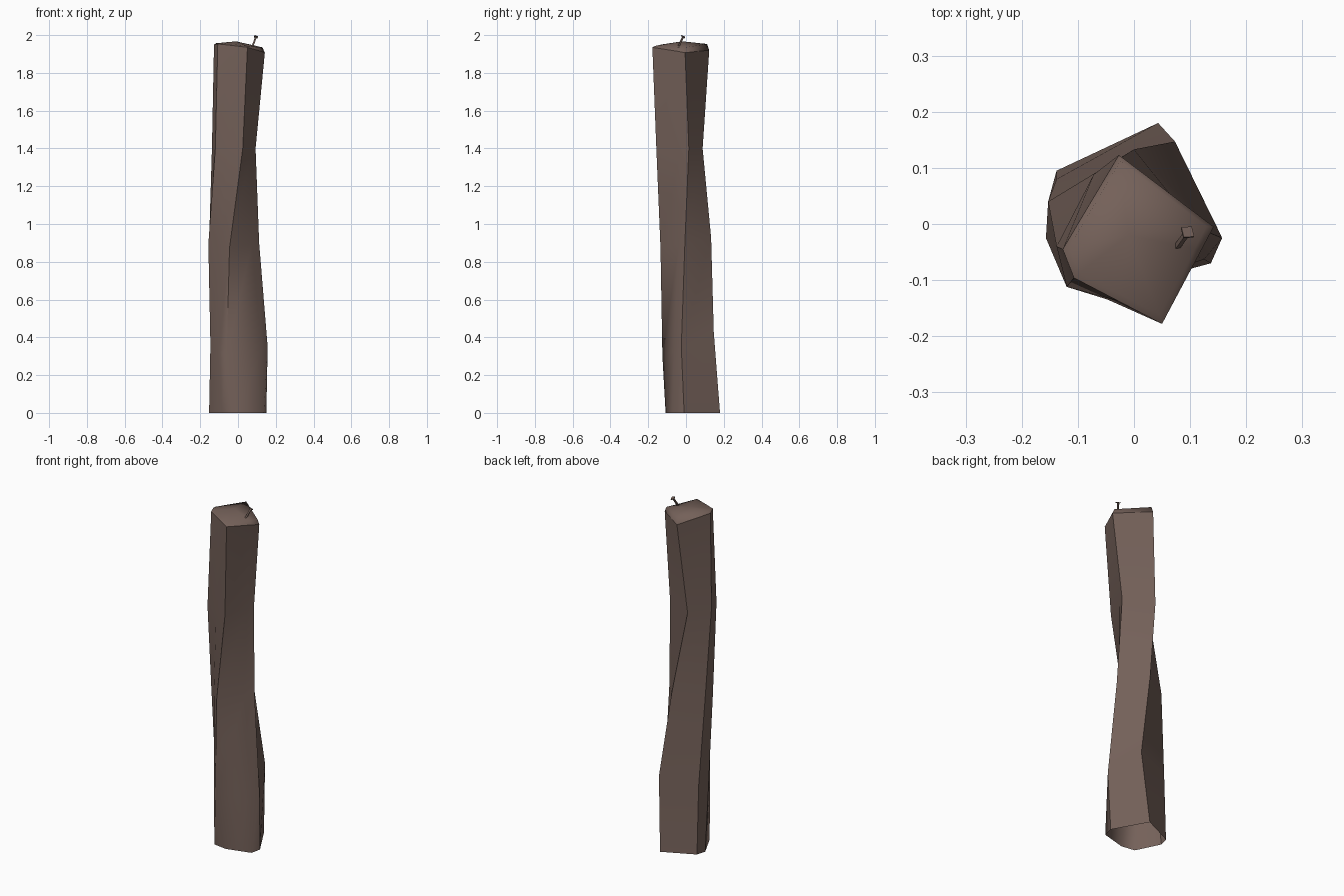
import bpy
import bmesh
from mathutils import Vector

default_cube = bpy.data.objects.get("Cube")
if default_cube:
    bpy.data.objects.remove(default_cube, do_unlink=True)

# One brown for the wood and the weathered nail
brown = bpy.data.materials.new("weathered brown")
brown.use_nodes = True
colour = (0.175, 0.119, 0.1, 1)
brown.diffuse_color = colour
brown.node_tree.nodes["Principled BSDF"].inputs["Base Color"].default_value = colour

# Log: corner ridges that twist as they climb; each level has a height and a tilt
levels = ((0, 0), (0.36, 0.45), (0.9, 0.2), (1.4, 0))
right_ridge = [(.15, -.01), (.157, -.025), (.112, -.006), (.093, .015), (.142, -.005)]
back_ridge = [(.043, .18), (.073, .147), (0, .133), (-.072, .088), (-.027, .123)]
left_ridge = [(-.138, .095), (-.138, .08), (-.153, .04), (-.138, -.04), (-.127, -.045)]
corner_ridge = [(-.153, .04), (-.146, 0), (-.157, -.025), (-.12, -.112), (-.107, -.096)]
front_ridge = [(-.005, -.108), (-.06, -.125), (-.045, -.135), (.025, -.157), (.05, -.178)]


def fading_ridge(low_points, ridge_a, ridge_b, blend):
    """A ridge present near the ground that melts into the flat side above."""
    upper = [Vector(a).lerp(Vector(b), blend) for a, b in zip(ridge_a, ridge_b)]
    return low_points + upper[len(low_points):]


left_root = fading_ridge([(-.086, -.096), (-.105, -.075)], corner_ridge, front_ridge, 0.5)
right_root = fading_ridge([(.137, -.07), (.125, -.063)], front_ridge, right_ridge, 0.75)

ridges = [right_ridge, back_ridge, left_ridge, corner_ridge,
          left_root, front_ridge, right_root]
rim_heights = (1.907, 1.92, 1.95, 1.953, 1.945, 1.935, 1.915)
shoulder_heights = (1.935, 1.953, 1.957, 1.957, 1.951, 1.943, 1.936)

bm = bmesh.new()
rings = []
for height, tilt in levels:
    rings.append([bm.verts.new((*ridge[len(rings)], height + tilt * ridge[len(rings)][1]))
                  if tilt else bm.verts.new((*ridge[len(rings)], height))
                  for ridge in ridges])
rings.append([bm.verts.new((*ridge[-1], height))
              for ridge, height in zip(ridges, rim_heights)])
# Worn shoulder below the shallow domed top
rings.append([bm.verts.new((ridge[-1][0] * 0.91, ridge[-1][1] * 0.91, height))
              for ridge, height in zip(ridges, shoulder_heights)])

count = len(ridges)
for lower, upper in zip(rings, rings[1:]):
    for i in range(count):
        j = (i + 1) % count
        bm.faces.new((lower[i], lower[j], upper[j], upper[i]))
peak = bm.verts.new((-0.01, -0.02, 1.967))
for i in range(count):
    bm.faces.new((rings[-1][i], rings[-1][(i + 1) % count], peak))

# Smooth wood with hard main ridges and a hard rim; the roots and foot stay soft
for face in bm.faces:
    face.smooth = True
walls = rings[:-1]
for i, ridge in enumerate(ridges):
    bm.edges.get((walls[-1][i], walls[-1][(i + 1) % count])).smooth = False
    if ridge is left_root or ridge is right_root:
        continue
    first = 1 if ridge is front_ridge else 0
    for lower, upper in zip(walls[first:], walls[first + 1:]):
        bm.edges.get((lower[i], upper[i])).smooth = False

# The foot of the log stays open
mesh = bpy.data.meshes.new("log_post")
bm.to_mesh(mesh)
bm.free()
mesh.materials.append(brown)
log_post = bpy.data.objects.new("log_post", mesh)
bpy.context.collection.objects.link(log_post)


# Nail: square shaft and square head, leaning out of the top
def square_rod(name, start, end, radius):
    axis = end - start
    bpy.ops.mesh.primitive_cylinder_add(
        vertices=4, radius=radius, depth=axis.length, location=(start + end) / 2)
    rod = bpy.context.object
    rod.name = name
    rod.rotation_euler = axis.to_track_quat("Z", "Y").to_euler()
    rod.data.materials.append(brown)


nail_foot = Vector((.075, -.043, 1.935))
nail_top = Vector((.096, -.014, 1.993))
direction = (nail_top - nail_foot).normalized()
square_rod("nail_shaft", nail_foot, nail_top, 0.006)
square_rod("nail_head", nail_top - direction * 0.004, nail_top, 0.014)
